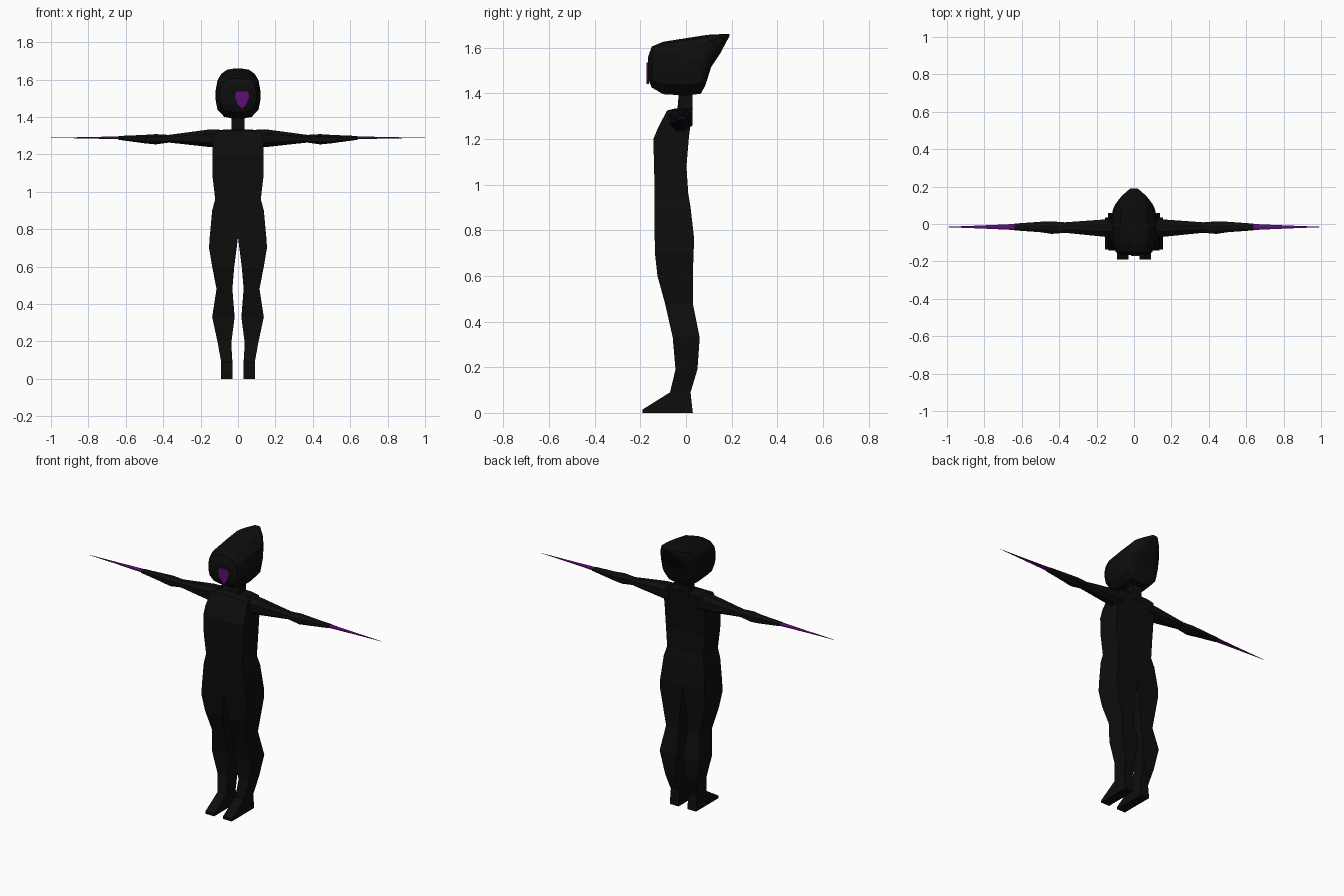
import bpy, bmesh, math


def material(name, rgb):
    m = bpy.data.materials.new(name)
    m.diffuse_color = (*rgb, 1)
    return m


BLACK = material("matte_black", (0.004, 0.004, 0.004))
PURPLE = material("deep_purple", (0.12, 0.004, 0.19))


def loft(name, rings, mat, mirror=False):
    """Skin a list of equal-length rings, capping both ends."""
    bm = bmesh.new()
    rows = [[bm.verts.new(p) for p in ring] for ring in rings]
    n = len(rows[0])
    for a, b in zip(rows, rows[1:]):
        for i in range(n):
            j = (i + 1) % n
            bm.faces.new((a[i], a[j], b[j], b[i]))
    bm.faces.new(rows[0][::-1])
    bm.faces.new(rows[-1])
    bmesh.ops.recalc_face_normals(bm, faces=bm.faces)
    if mirror:  # open the seam on the mirror plane
        seam = [f for f in bm.faces if all(abs(v.co.x) < 1e-5 for v in f.verts)]
        bmesh.ops.delete(bm, geom=seam, context='FACES')
    me = bpy.data.meshes.new(name)
    bm.to_mesh(me)
    bm.free()
    me.materials.append(mat)
    ob = bpy.data.objects.new(name, me)
    bpy.context.collection.objects.link(ob)
    if mirror:
        mod = ob.modifiers.new("mirror", 'MIRROR')
        mod.use_clip = True
        mod.merge_threshold = 0.0005
    return ob


def rect(z, x0, x1, y0, y1):
    return [(x0, y0, z), (x1, y0, z), (x1, y1, z), (x0, y1, z)]


def oval(count, power):
    """Unit rounded-square outline."""
    pts = []
    for i in range(count):
        t = 2 * math.pi * (i + 0.5) / count
        c, s = math.cos(t), math.sin(t)
        k = (abs(c) ** power + abs(s) ** power) ** (-1 / power)
        pts.append((c * k, s * k))
    return pts


# Body: one leg and half the torso, mirrored (z, inner x, outer x, front y, back y)
body = [
    (0.00, 0.03, 0.09, -0.19, 0.03),
    (0.015, 0.03, 0.09, -0.19, 0.028),
    (0.09, 0.03, 0.09, -0.07, 0.02),
    (0.19, 0.036, 0.108, -0.046, 0.05),
    (0.33, 0.018, 0.138, -0.058, 0.06),
    (0.48, 0.03, 0.115, -0.092, 0.03),
    (0.60, 0.02, 0.138, -0.125, 0.03),
    (0.70, 0.007, 0.155, -0.136, 0.033),
    (0.76, 0.0, 0.151, -0.137, 0.036),
    (0.90, 0.0, 0.138, -0.137, 0.02),
    (0.96, 0.0, 0.122, -0.137, 0.01),
    (1.08, 0.0, 0.136, -0.14, 0.002),
    (1.20, 0.0, 0.137, -0.143, 0.012),
    (1.25, 0.0, 0.137, -0.122, 0.018),
    (1.325, 0.0, 0.125, -0.083, 0.028),
    (1.333, 0.0, 0.07, -0.05, 0.03),
]
loft("body", [rect(*r) for r in body], BLACK, mirror=True)

# Neck
loft("neck", [rect(1.30, -0.034, 0.034, -0.04, 0.028),
              rect(1.42, -0.034, 0.034, -0.03, 0.03)], BLACK)


# Arms and blades (x, low z, high z, front y, back y)
def limb_ring(x, z0, z1, y0, y1):
    return [(x, (y0 + y1) / 2 + u * (y1 - y0) / 2, (z0 + z1) / 2 + v * (z1 - z0) / 2)
            for u, v in ((-1, -.5), (-.4, -1), (.4, -1), (1, -.5),
                         (1, .5), (.4, 1), (-.4, 1), (-1, .5))]


arm = [
    (0.10, 1.235, 1.334, -0.072, 0.028),
    (0.16, 1.24, 1.332, -0.068, 0.024),
    (0.37, 1.263, 1.304, -0.047, 0.009),
    (0.44, 1.253, 1.308, -0.053, 0.014),
    (0.50, 1.259, 1.304, -0.044, 0.012),
    (0.64, 1.278, 1.298, -0.034, 0.002),
]
blade = [
    (0.64, 1.281, 1.296, -0.032, 0.0),
    (0.82, 1.285, 1.292, -0.024, -0.008),
    (1.00, 1.288, 1.289, -0.017, -0.015),
]
loft("arms", [limb_ring(*r) for r in arm], BLACK, mirror=True)
loft("arm_blades", [limb_ring(*r) for r in blade], PURPLE, mirror=True)

# Head swept up to a point at the back (y, low z, high z, half width)
head = [
    (-0.166, 1.465, 1.56, 0.062),
    (-0.150, 1.425, 1.605, 0.098),
    (-0.10, 1.396, 1.626, 0.115),
    (0.0, 1.39, 1.642, 0.12),
    (0.065, 1.398, 1.652, 0.116),
    (0.085, 1.435, 1.655, 0.11),
    (0.11, 1.515, 1.658, 0.097),
    (0.15, 1.575, 1.659, 0.066),
    (0.19, 1.65, 1.66, 0.02),
]
outline = oval(16, 3)
loft("head", [[(u * w, y, (z0 + z1) / 2 + v * (z1 - z0) / 2) for u, v in outline]
              for y, z0, z1, w in head], BLACK)

# Shield-shaped face mark, slightly off centre
shield = [(0.022, 1.44), (0.044, 1.465), (0.06, 1.51), (0.053, 1.535),
          (-0.009, 1.535), (-0.016, 1.51), (0.0, 1.465)]
loft("face_mark", [[(x, y, z) for x, z in shield] for y in (-0.172, -0.163)], PURPLE)
